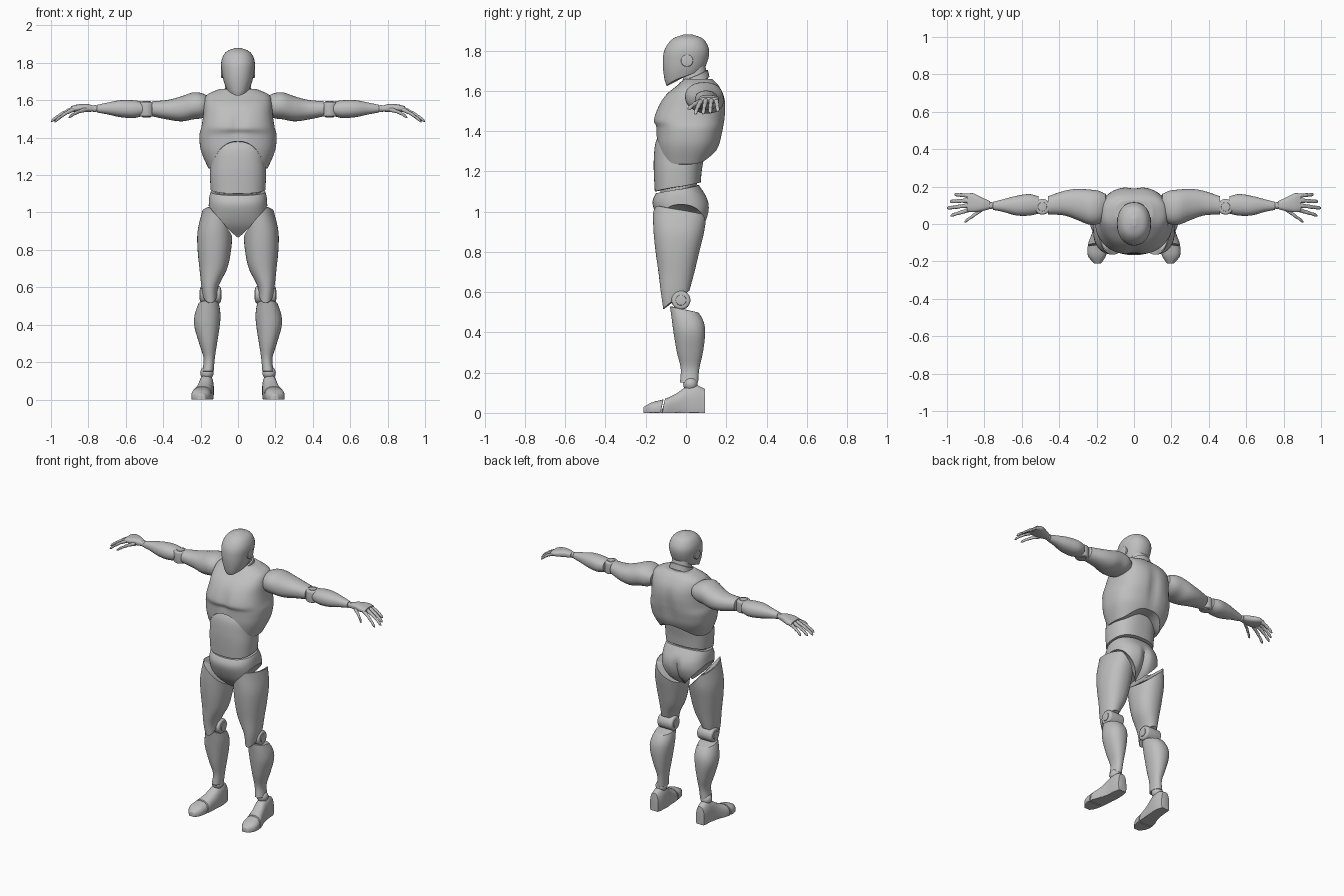
import bpy
import bmesh
from math import cos, sin, pi, exp, radians
from mathutils import Matrix, Vector

default_cube = bpy.data.objects.get("Cube")
if default_cube:
    bpy.data.objects.remove(default_cube, do_unlink=True)

# Single plain grey for the whole figure
grey = bpy.data.materials.new("plain_grey")
grey.use_nodes = True
colour = (0.52, 0.52, 0.52, 1)
grey.diffuse_color = colour
grey.node_tree.nodes["Principled BSDF"].inputs["Base Color"].default_value = colour


def finish(bm, name, side=1):
    """Turn a bmesh into a smooth shaded object, mirrored when side is negative."""
    for v in bm.verts:
        v.co.x *= side
    bmesh.ops.recalc_face_normals(bm, faces=bm.faces)
    mesh = bpy.data.meshes.new(name)
    bm.to_mesh(mesh)
    bm.free()
    mesh.materials.append(grey)
    mesh.shade_smooth()
    mesh.set_sharp_from_angle(angle=radians(38))
    bpy.context.collection.objects.link(bpy.data.objects.new(name, mesh))


def sample(rows, t):
    """Smooth interpolation of section bounds along the part."""
    t = min(max(t, rows[0][0]), rows[-1][0])
    last = len(rows) - 1
    i = 0
    while i < last - 1 and t > rows[i + 1][0]:
        i += 1

    def slope(k, col):
        a, b = rows[max(k - 1, 0)], rows[min(k + 1, last)]
        return (b[col] - a[col]) / (b[0] - a[0])

    p, q = rows[i], rows[i + 1]
    h = q[0] - p[0]
    u = (t - p[0]) / h
    return [(1 + 2 * u) * (1 - u) ** 2 * p[k] + u * (1 - u) ** 2 * h * slope(i, k)
            + u * u * (3 - 2 * u) * q[k] + u * u * (u - 1) * h * slope(i + 1, k)
            for k in range(1, 5)]


def loft(name, rows, axis="z", lo=None, hi=None, side=1, power=2.2,
         segs=40, rings=24, grow=0.0, tweak=None):
    """Loft oval sections (position, a min, a max, b min, b max) along an axis.
    lo and hi give the end position for each direction, so rims can be curved."""
    lo = lo or (lambda c, s: rows[0][0])
    hi = hi or (lambda c, s: rows[-1][0])
    bm = bmesh.new()
    loops = []
    for k in range(rings + 1):
        f = (1 - cos(pi * k / rings)) / 2
        scale = 0.95 if k in (0, rings) else 1
        loop = []
        for j in range(segs):
            angle = 2 * pi * j / segs
            c, s = cos(angle), sin(angle)
            t = lo(c, s) * (1 - f) + hi(c, s) * f
            a0, a1, b0, b1 = sample(rows, t)
            ca = abs(c) ** (2 / power) * (1 if c > 0 else -1)
            sb = abs(s) ** (2 / power) * (1 if s > 0 else -1)
            a = (a0 + a1) / 2 + ca * scale * ((a1 - a0) / 2 + grow)
            b = (b0 + b1) / 2 + sb * scale * ((b1 - b0) / 2 + grow)
            co = Vector({"x": (t, a, b), "y": (a, t, b), "z": (a, b, t)}[axis])
            if tweak:
                tweak(co)
            loop.append(bm.verts.new(co))
        loops.append(loop)
    for low, high in zip(loops, loops[1:]):
        for j in range(segs):
            n = (j + 1) % segs
            bm.faces.new((low[j], low[n], high[n], high[j]))
    for loop in (loops[0], loops[-1]):
        hub = bm.verts.new(sum((v.co for v in loop), Vector()) / segs)
        for j in range(segs):
            bm.faces.new((loop[j], loop[(j + 1) % segs], hub))
    finish(bm, name, side)


def disc(name, centre, radius, depth, axis, side=1, rim=0.008):
    """Bevelled round joint cover."""
    turn = Matrix.Rotation(pi / 2, 4, "Y") if axis == "x" else Matrix()
    bm = bmesh.new()
    bmesh.ops.create_cone(bm, cap_ends=True, segments=32, radius1=radius,
                          radius2=radius, depth=depth)
    edges = [e for e in bm.edges if abs(e.verts[0].co.z - e.verts[1].co.z) < 0.001]
    bmesh.ops.bevel(bm, geom=edges, offset=rim, segments=3, profile=0.5, affect="EDGES")
    bm.transform(Matrix.Translation(centre) @ turn)
    finish(bm, name, side)


def ball(name, centre, radius, side=1):
    bm = bmesh.new()
    bmesh.ops.create_uvsphere(bm, u_segments=24, v_segments=14, radius=radius)
    bm.transform(Matrix.Translation(centre))
    finish(bm, name, side)


def centred(rows):
    return [(z, -half, half, front, back) for z, half, front, back in rows]


# Head and neck
loft("head", centred([
    (1.62, .04, -.095, .03), (1.65, .057, -.105, .05), (1.7, .076, -.113, .085),
    (1.75, .086, -.115, .108), (1.8, .09, -.108, .115), (1.84, .078, -.085, .1),
    (1.865, .055, -.055, .075), (1.88, .012, -.01, .03)]),
    lo=lambda c, s: 1.665 + .04 * s, rings=32)
neck = centred([(1.56, .082, -.045, .14), (1.62, .07, -.03, .125),
                (1.66, .062, -.015, .11), (1.73, .058, 0, .095)])
loft("neck", neck, lo=lambda c, s: 1.57, hi=lambda c, s: 1.72 + .01 * s)
for number, height in enumerate((1.615, 1.66)):
    loft("neck_collar_" + "ab"[number], neck, grow=.009, rings=8,
         lo=lambda c, s: height - .022 + .03 * s, hi=lambda c, s: height + .015 + .03 * s)


# Chest shell with sternum and spine grooves and an arched lower rim
def chest_grooves(co):
    groove = exp(-(co.x / .03) ** 2)
    if co.y < 0:
        co.y += .012 * groove * exp(-((co.z - 1.47) / .07) ** 2)
    else:
        co.y -= .014 * groove * exp(-((co.z - 1.45) / .12) ** 2)


loft("chest", centred([
    (1.2, .14, -.11, .085), (1.25, .165, -.13, .12), (1.33, .198, -.145, .165),
    (1.4, .207, -.148, .183), (1.425, .205, -.15, .188), (1.45, .197, -.163, .193),
    (1.52, .186, -.14, .198), (1.58, .182, -.1, .188), (1.63, .165, -.04, .16),
    (1.66, .1, -.005, .13)]),
    lo=lambda c, s: 1.235 + (.145 if s < 0 else .07) * s ** 4,
    power=2.5, segs=80, rings=40, tweak=chest_grooves)

# Abdomen, waist core and pelvis
loft("abdomen", centred([
    (1.1, .145, -.155, .07), (1.2, .15, -.16, .078), (1.26, .148, -.16, .088),
    (1.34, .145, -.152, .1), (1.39, .13, -.13, .1)]),
    lo=lambda c, s: 1.122 + .022 * s, power=2.5, segs=64)
loft("waist_core", centred([(1.04, .125, -.125, .05), (1.18, .125, -.13, .055)]), rings=6)


def glute_cleft(co):
    if co.y > 0 and co.z < 1.08:
        co.y -= .022 * exp(-(co.x / .022) ** 2) * min(1, (1.08 - co.z) / .06)


loft("pelvis", centred([
    (.87, .15, -.065, .035), (.93, .155, -.12, .088), (1, .157, -.155, .115),
    (1.05, .156, -.166, .112), (1.09, .152, -.15, .092), (1.13, .14, -.12, .065)]),
    lo=lambda c, s: .865 + .17 * abs(c), hi=lambda c, s: 1.112 + .02 * s,
    power=2.4, segs=80, tweak=glute_cleft)


# Flat sole: nothing goes below the floor
def flat_sole(co):
    co.z = max(co.z, 0)


foot_rows = [(-.21, .175, .215, -.02, .03), (-.17, .15, .246, -.02, .052),
             (-.11, .14, .246, -.03, .068), (-.05, .135, .225, -.04, .095),
             (0, .13, .212, -.04, .128), (.05, .13, .207, -.04, .138),
             (.095, .14, .2, -.04, .118)]
fingers = {
    "index_finger": ((.875, .078, 1.552), (.98, .045, 1.485)),
    "middle_finger": ((.88, .1, 1.555), (1, .085, 1.487)),
    "ring_finger": ((.88, .126, 1.555), (.985, .12, 1.492)),
    "little_finger": ((.875, .15, 1.552), (.96, .158, 1.5)),
    "thumb": ((.81, .08, 1.55), (.905, .012, 1.508)),
}

for label, side in (("left_", 1), ("right_", -1)):
    disc(label + "ear_cover", (.083, .005, 1.75), .03, .016, "x", side, .004)

    # Leg
    loft(label + "thigh", [
        (.51, .115, .18, -.112, -.01), (.6, .106, .195, -.125, .015),
        (.7, .058, .206, -.137, .042), (.8, .037, .216, -.151, .066),
        (.9, .03, .216, -.161, .09), (1.02, .03, .188, -.165, .108)],
        lo=lambda c, s: .56 + .045 * s,
        hi=lambda c, s: min(1.01, .96 + .09 * c) - .025 * s, side=side, segs=48)
    disc(label + "knee_cover", (.147, -.025, .56), .047, .11, "x", side, .012)
    disc(label + "knee_pin", (.147, -.025, .56), .026, .118, "x", side, .003)
    loft(label + "shin", [
        (.15, .13, .19, -.03, .06), (.22, .124, .184, -.026, .066),
        (.3, .112, .208, -.045, .084), (.4, .097, .235, -.062, .095),
        (.46, .094, .23, -.07, .085), (.53, .105, .205, -.08, .04)],
        hi=lambda c, s: .515 - .015 * s, side=side)
    ball(label + "ankle", (.166, .022, .143), .036, side)
    loft(label + "toe_cap", foot_rows, "y", hi=lambda c, s: -.122 + .01 * s,
         side=side, power=2.5, rings=14, tweak=flat_sole)
    loft(label + "foot", foot_rows, "y", lo=lambda c, s: -.115 + .01 * s,
         side=side, power=2.5, tweak=flat_sole)

    # Arm
    loft(label + "upper_arm", [
        (.15, .03, .16, 1.53, 1.615), (.19, 0, .178, 1.505, 1.637),
        (.24, -.003, .184, 1.498, 1.642), (.3, .02, .188, 1.487, 1.622),
        (.37, .045, .178, 1.496, 1.603), (.46, .052, .148, 1.514, 1.594)],
        "x", side=side)
    disc(label + "elbow_cover", (.49, .092, 1.552), .042, .078, "z", side, .01)
    disc(label + "elbow_pin", (.49, .092, 1.552), .024, .086, "z", side, .003)
    loft(label + "forearm", [
        (.51, .055, .148, 1.515, 1.593), (.56, .045, .16, 1.505, 1.6),
        (.63, .046, .15, 1.51, 1.6), (.7, .065, .132, 1.525, 1.587),
        (.755, .076, .118, 1.535, 1.575)], "x", side=side)
    ball(label + "wrist", (.765, .098, 1.555), .019, side)
    loft(label + "palm", [
        (.77, .08, .122, 1.54, 1.571), (.81, .07, .14, 1.537, 1.58),
        (.86, .063, .164, 1.537, 1.577), (.893, .068, .162, 1.54, 1.568)],
        "x", side=side, power=2.6)

    # Fingers bend downward and narrow slightly at each knuckle
    for digit, (base, tip) in fingers.items():
        rows = []
        for step in range(14):
            u = step / 13
            x, y, z = Vector(base).lerp(Vector(tip), u)
            z += .03 * u * (1 - u)
            r = .0125 - .004 * u - (.002 if step in (5, 9) else 0)
            r *= .45 if step == 13 else 1
            rows.append((x, y - r, y + r, z - r, z + r))
        loft(label + digit, rows, "x", side=side, segs=14, rings=26)
